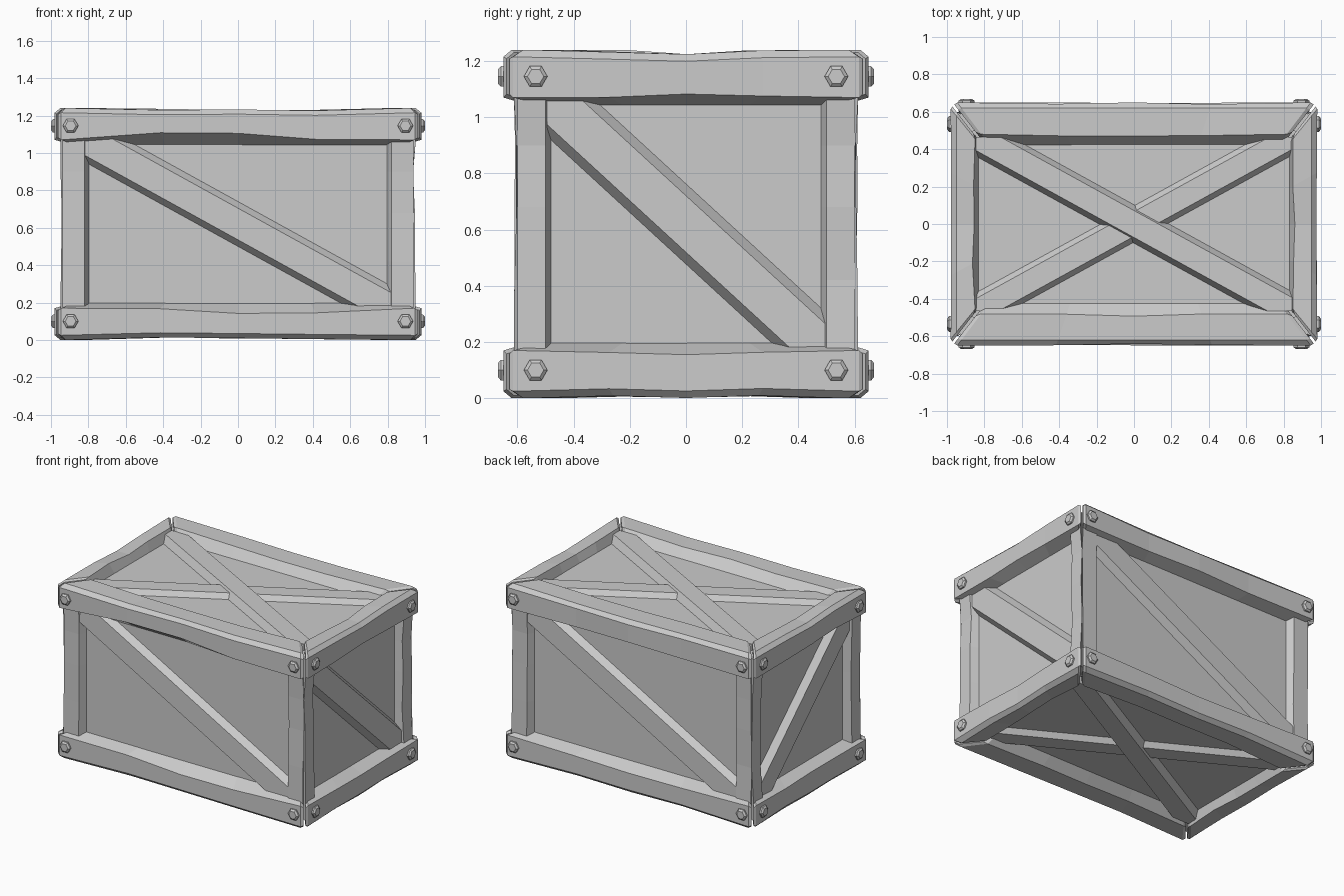
import bpy, bmesh, math, random
from mathutils import Vector, Matrix

if "Cube" in bpy.data.objects:
    bpy.data.objects.remove(bpy.data.objects["Cube"])

random.seed(4)
H = 1.24                                  # crate height
wood = bpy.data.materials.new("plain grey")
wood.diffuse_color = (0.6, 0.6, 0.6, 1)
wood.use_nodes = True
wood.node_tree.nodes["Principled BSDF"].inputs["Base Color"].default_value = wood.diffuse_color


def loft(name, rings, matrix=Matrix()):
    """Closed solid through a list of equal-length point rings."""
    bm = bmesh.new()
    vs = [[bm.verts.new(matrix @ Vector(p)) for p in r] for r in rings]
    n = len(vs[0])
    for a, b in zip(vs, vs[1:]):
        for i in range(n):
            j = (i + 1) % n
            bm.faces.new((a[i], a[j], b[j], b[i]))
    bm.faces.new(vs[0])
    bm.faces.new(vs[-1])
    bmesh.ops.recalc_face_normals(bm, faces=bm.faces[:])
    me = bpy.data.meshes.new(name)
    bm.to_mesh(me)
    bm.free()
    me.materials.append(wood)
    ob = bpy.data.objects.new(name, me)
    bpy.context.collection.objects.link(ob)
    return ob


def rail(name, L, D, inn, base, mitre, lifts, matrix):
    """Mitred L-shaped edge plank with worn, wavy edges (front-top frame)."""
    stations = [-1, -1 + 0.025 / L, -0.43, 0, 0.43, 1 - 0.025 / L, 1]
    rings = []
    for k, f in enumerate(stations):
        mid = 2 <= k <= 4
        e = lifts[k - 2] if mid else 0
        t = random.uniform(0, 0.016) if mid else 0
        i = random.uniform(-0.015, 0.01) if mid else 0
        o = random.uniform(0, 0.01) if mid else 0
        sec = [(D - o, 1.07 + e), (D - o, 1.215 - t), (D - 0.03, H - t),
               (D - inn - i, H - t), (D - base, 1.165), (D - 0.095, 1.042)]
        if abs(f) == 1:                   # chamfered plank ends
            cu = sum(p[0] for p in sec) / 6
            cz = sum(p[1] for p in sec) / 6
            sec = [(u + (cu - u) * 0.13, z + (cz - z) * 0.13) for u, z in sec]
        rings.append([(f * (L - mitre * (D - u) - 0.01), -u, z) for u, z in sec])
    loft(name, rings, matrix)


def brace(name, a, b, w0, w1, depth, matrix):
    """Diagonal plank, upper left to lower right, sloped sides, cut to corners."""
    ang = math.atan2(b, a)
    rings = []
    for w, d in ((w0, -0.01), (w0, 0), (w1, depth)):
        dx, dz = w / math.sin(ang), w / math.cos(ang)
        pts = [(-a, b), (-a + dx, b), (a, -b + dz), (a, -b), (a - dx, -b), (-a, b - dz)]
        rings.append([(x, -d, z) for x, z in pts])
    loft(name, rings, matrix)


def bolt(name, matrix):
    rings = []
    for r, d in ((0.042, -0.01), (0.042, 0.009), (0.029, 0.019)):
        rings.append([(r * math.cos(k * math.pi / 3), -d, r * math.sin(k * math.pi / 3))
                      for k in range(6)])
    loft(name, rings, matrix)


# recessed panels (inner box)
loft("panels", [[(x * 0.89, y * 0.56, z) for x, y in ((-1, -1), (1, -1), (1, 1), (-1, 1))]
                for z in (0.07, 1.17)])

# corner posts: two planks with a groove at the corner
post = [(0.82, -0.612), (0.938, -0.612), (0.925, -0.588), (0.95, -0.6), (0.95, -0.5),
        (0.885, -0.478), (0.84, -0.51), (0.793, -0.555)]
for sx in (-1, 1):
    for sy in (-1, 1):
        rings = []
        for z in (0.05, 0.18, 0.42, 0.68, 0.9, 1.06, 1.19):
            mid = 0.3 < z < 1
            jx = random.uniform(0, 0.018) if mid else 0
            jy = random.uniform(0, 0.01) if mid else 0
            rings.append([(sx * (x - (jx if x > 0.94 else 0)),
                           -sy * (y + (jy if y < -0.605 else 0)), z) for x, y in post])
        loft("corner_post", rings)

# rails, braces and bolts on the four sides
flip = Matrix.Translation((0, 0, H)) @ Matrix.Diagonal((1, 1, -1, 1))
sides = ("front", "right", "back", "left")
for k, side in enumerate(sides):
    rot = Matrix.Rotation(k * math.pi / 2, 4, 'Z')
    long = k % 2 == 0
    L, D = (0.98, 0.65) if long else (0.65, 0.98)
    inn, base, mitre = (0.17, 0.23, 0.78) if long else (0.13, 0.15, 1.28)
    for level, m in (("top", Matrix()), ("bottom", flip)):
        lifts = [random.uniform(0, 0.02) for _ in range(3)]
        if side == "front":
            lifts = (0.038, 0.035, 0.003) if level == "top" else (0.003, 0.028, 0.025)
        rail(f"{side}_{level}_rail", L, D, inn, base, mitre, lifts, rot @ m)
        for s in (-1, 1):
            bolt("bolt", rot @ Matrix.Translation((s * (L - 0.085 if long else 0.535), -D,
                                                   1.145 if level == "top" else 0.1)))
    a = 0.825 if long else 0.495
    # the left side's brace mirrors the right side's
    mir = Matrix.Diagonal((-1, 1, 1, 1)) if side == "left" else Matrix()
    brace(f"{side}_brace", a, 0.455, 0.105, 0.074, 0.045,
          rot @ Matrix.Translation((0, -D + 0.09, H / 2)) @ mir)

# crossed braces on lid and base
tilt = Matrix.Rotation(-math.pi / 2, 4, 'X')      # stand-up plank laid flat, facing up
lid = Matrix.Translation((0, 0, 1.17)) @ tilt
mirror = Matrix.Diagonal((-1, 1, 1, 1))
turn = Matrix.Translation((0, 0, H)) @ Matrix.Rotation(math.pi, 4, 'X')
for level, m in (("lid", Matrix()), ("base", turn)):
    brace(f"{level}_upper_brace", 0.845, 0.465, 0.09, 0.063, 0.05, m @ lid)
    brace(f"{level}_lower_brace", 0.845, 0.465, 0.085, 0.058, 0.035, m @ lid @ mirror)
